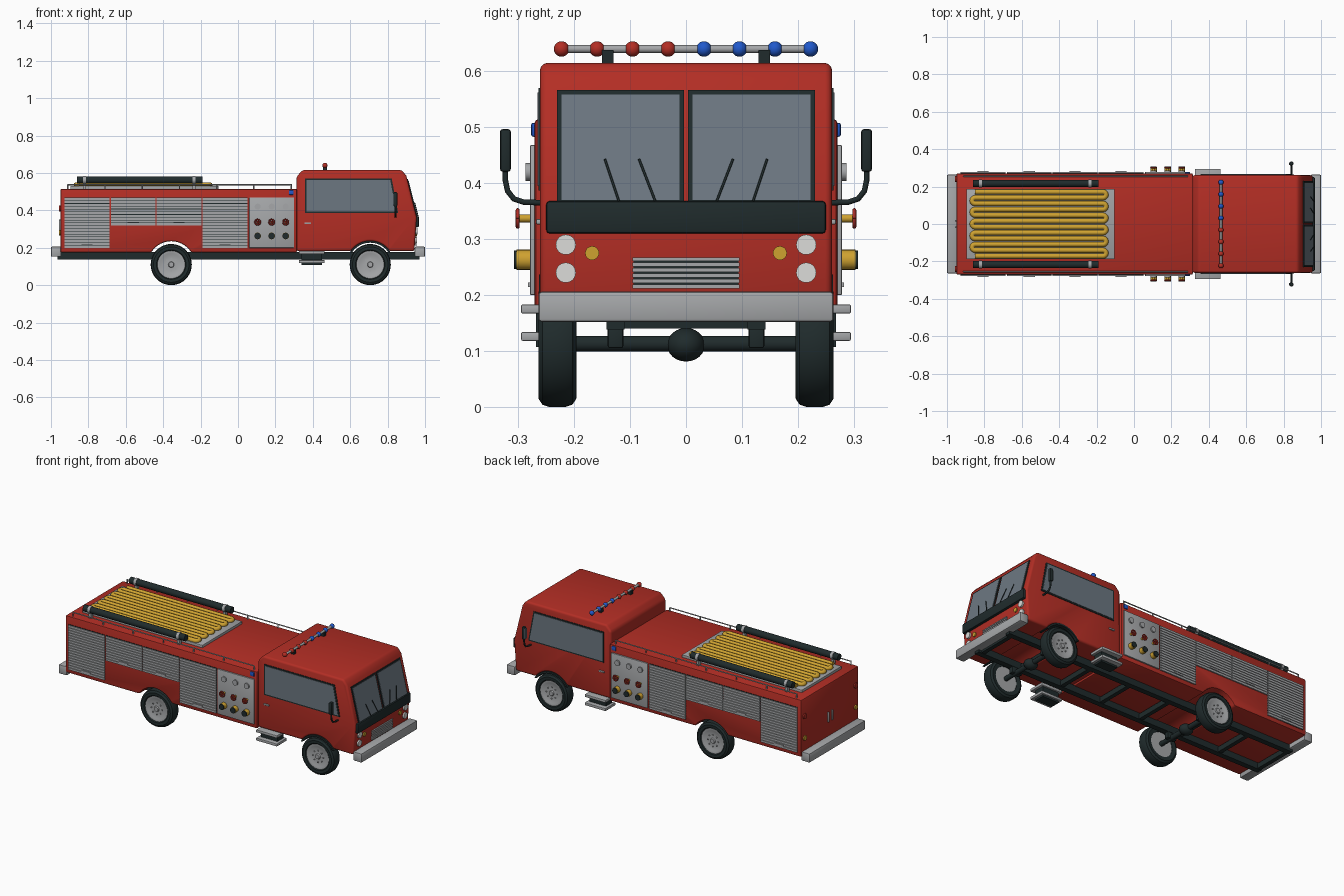
import bpy, bmesh, math
from mathutils import Vector, Matrix

if "Cube" in bpy.data.objects:
    bpy.data.objects.remove(bpy.data.objects["Cube"])

def mat(name, c):
    m = bpy.data.materials.new(name)
    m.diffuse_color = (*c, 1)
    m.use_nodes = True
    m.node_tree.nodes["Principled BSDF"].inputs["Base Color"].default_value = m.diffuse_color
    return m

RED = mat("fire red", (0.45, 0.027, 0.018))
GRAY = mat("metal gray", (0.38, 0.39, 0.40))
DARK = mat("rubber black", (0.014, 0.024, 0.025))
GLASS = mat("window glass", (0.15, 0.185, 0.22))
YEL = mat("brass yellow", (0.62, 0.36, 0.03))
BLUE = mat("signal blue", (0.015, 0.1, 0.6))
WHITE = mat("lamp white", (0.72, 0.72, 0.70))

def finish(name, bm, m, bevel=0, seg=2):
    bmesh.ops.recalc_face_normals(bm, faces=bm.faces)
    if bevel:
        es = [e for e in bm.edges if len(e.link_faces) == 2 and e.calc_face_angle(0) > 0.6]
        bmesh.ops.bevel(bm, geom=es, offset=bevel, segments=seg, profile=0.5, affect='EDGES')
    me = bpy.data.meshes.new(name)
    bm.to_mesh(me)
    bm.free()
    me.materials.append(m)
    o = bpy.data.objects.new(name, me)
    bpy.context.collection.objects.link(o)
    bpy.ops.object.select_all(action='DESELECT')
    o.select_set(True)
    bpy.context.view_layer.objects.active = o
    bpy.ops.object.shade_smooth_by_angle(angle=math.radians(32))
    return o

def add_box(bm, x, y, z):
    c = Vector(((x[0]+x[1])/2, (y[0]+y[1])/2, (z[0]+z[1])/2))
    s = (abs(x[1]-x[0]), abs(y[1]-y[0]), abs(z[1]-z[0]), 1)
    bmesh.ops.create_cube(bm, size=1, matrix=Matrix.Translation(c) @ Matrix.Diagonal(s))

def box(name, x, y, z, m, bevel=0):
    bm = bmesh.new()
    add_box(bm, x, y, z)
    return finish(name, bm, m, bevel)

def prism(name, pts, vec, m, bevel=0, seg=2):
    bm = bmesh.new()
    f = bm.faces.new([bm.verts.new(p) for p in pts])
    r = bmesh.ops.extrude_face_region(bm, geom=[f])
    bmesh.ops.translate(bm, vec=vec, verts=[v for v in r["geom"] if isinstance(v, bmesh.types.BMVert)])
    return finish(name, bm, m, bevel, seg)

def cyl(name, a, b, r, m, n=20):
    a, b = Vector(a), Vector(b)
    d = b - a
    bm = bmesh.new()
    mx = Matrix.Translation((a+b)/2) @ d.to_track_quat('Z', 'Y').to_matrix().to_4x4()
    bmesh.ops.create_cone(bm, cap_ends=True, segments=n, radius1=r, radius2=r, depth=d.length, matrix=mx)
    return finish(name, bm, m)

def ball(name, c, r, m):
    bm = bmesh.new()
    mx = Matrix.Translation(c) @ Matrix.Diagonal((*r, 1))
    bmesh.ops.create_uvsphere(bm, u_segments=20, v_segments=12, radius=1, matrix=mx)
    return finish(name, bm, m)

def tube(name, pts, r, m):
    cu = bpy.data.curves.new(name, 'CURVE')
    cu.dimensions = '3D'
    cu.bevel_depth, cu.bevel_resolution, cu.use_fill_caps = r, 2, True
    sp = cu.splines.new('POLY')
    sp.points.add(len(pts) - 1)
    for p, q in zip(sp.points, pts):
        p.co = (*q, 1)
    cu.materials.append(m)
    o = bpy.data.objects.new(name, cu)
    bpy.context.collection.objects.link(o)
    bpy.ops.object.select_all(action='DESELECT')
    o.select_set(True)
    bpy.context.view_layer.objects.active = o
    bpy.ops.object.convert(target='MESH')
    bpy.ops.object.shade_smooth_by_angle(angle=math.radians(50))

def lathe(name, cx, cz, s, prof, m, n=40):
    bm = bmesh.new()
    rings = [[bm.verts.new((cx + r*math.cos(2*math.pi*i/n), s*y, cz + r*math.sin(2*math.pi*i/n)))
              for r, y in prof] for i in range(n)]
    k = len(prof)
    for i in range(n):
        for j in range(k):
            if prof[j][0] or prof[(j+1) % k][0]:
                A, B = rings[i], rings[(i+1) % n]
                bm.faces.new((A[j], A[(j+1) % k], B[(j+1) % k], B[j]))
    bmesh.ops.remove_doubles(bm, verts=bm.verts, dist=1e-5)
    return finish(name, bm, m)

def arch(cx, r, z0, cz=0.11, n=18):
    a0 = math.asin((z0 - cz) / r)
    return [(cx + r*math.cos(a0 + (math.pi-2*a0)*i/n), cz + r*math.sin(a0 + (math.pi-2*a0)*i/n))
            for i in range(n + 1)]

def side_profile(name, pts, hw, bevel, seg):
    prism(name, [(x, -hw, z) for x, z in pts], (0, 2*hw, 0), RED, bevel, seg)

REAR, FRONT = -0.357, 0.707
# rear body and cab shells with wheel arches
side_profile("rear_body", [(-0.95, 0.515), (-0.95, 0.175), *arch(REAR, 0.125, 0.175)[::-1],
                           (0.315, 0.175), (0.315, 0.515)], 0.271, 0.008, 2)
side_profile("cab", [(0.313, 0.58), (0.313, 0.182), *arch(FRONT, 0.125, 0.182)[::-1], (0.943, 0.182),
                     (0.955, 0.364), (0.9, 0.585), (0.875, 0.615), (0.345, 0.615)], 0.261, 0.012, 3)

def fx(z):  # x of the cab front at height z
    return 0.955 - (z - 0.364)*0.249 if z > 0.364 else 0.955 - (0.364 - z)*0.066

# windshield panes, lower band, wipers, lights
for s, side in ((-1, "right"), (1, "left")):
    for nm, t, off, m in (("frame", 0, 0.004, DARK), ("glass", 0.008, 0.006, GLASS)):
        ys, zs = (0.004+t, 0.231-t), (0.366+t*0.5, 0.567-t)
        pts = [(fx(z)-0.002, s*y, z) for y, z in ((ys[0], zs[0]), (ys[1], zs[0]), (ys[1], zs[1]), (ys[0], zs[1]))]
        prism(f"windshield_{nm}_{side}", pts, (off+0.002, 0, 0), m)
        w = [(0.358+t, 0.387+t), (0.856-t*1.2, 0.387+t), (0.822-t, 0.57-t), (0.358+t, 0.57-t)]
        prism(f"side_window_{nm}_{side}", [(x, s*0.258, z) for x, z in w], (0, s*(0.002+off), 0), m)
    for k, (y1, y2) in enumerate(((0.145, 0.12), (0.084, 0.055))):
        tube(f"wiper_{side}_{k}", [(fx(0.443)+0.009, s*y1, 0.443), (fx(0.368)+0.009, s*y2, 0.368)], 0.0022, DARK)
    for z in (0.24, 0.29):
        cyl(f"headlight_{side}", (0.93, s*0.215, z), (fx(z)+0.009, s*0.215, z), 0.018, WHITE, 24)
    cyl(f"turn_signal_{side}", (0.93, s*0.168, 0.275), (fx(0.275)+0.007, s*0.168, 0.275), 0.0125, YEL)
    # mirror on bent arm
    tube(f"mirror_arm_{side}", [(0.842, s*0.255, 0.365), (0.842, s*0.29, 0.366), (0.842, s*0.308, 0.372),
         (0.842, s*0.319, 0.386), (0.842, s*0.323, 0.405), (0.842, s*0.323, 0.43)], 0.005, DARK)
    box(f"mirror_{side}", (0.832, 0.852), (s*0.313, s*0.333), (0.42, 0.497), DARK, 0.006)
    box(f"mirror_face_{side}", (0.829, 0.833), (s*0.316, s*0.33), (0.428, 0.489), GLASS)
    box(f"door_handle_{side}", (0.355, 0.39), (s*0.258, s*0.268), (0.326, 0.336), GRAY, 0.003)
    # cab steps
    for z in (0.167, 0.118):
        box(f"cab_step_{side}", (0.325, 0.463), (s*0.2, s*0.295), (z, z+0.016), GRAY, 0.003)
    box(f"step_bracket_{side}", (0.34, 0.448), (s*0.21, s*0.268), (0.107, 0.18), DARK)
    # dark liner in front wheel arch
    o, i = arch(FRONT, 0.127, 0.175), arch(FRONT, 0.117, 0.175)
    prism(f"front_arch_liner_{side}", [(x, s*0.2, z) for x, z in o + i[::-1]], (0, s*0.063, 0), DARK)
box("windshield_sill", (0.93, 0.967), (-0.25, 0.25), (0.31, 0.368), DARK, 0.006)
bm = bmesh.new()
for k in range(6):
    add_box(bm, (0.93, 0.956), (-0.096, 0.096), (0.212+k*0.0098, 0.2185+k*0.0098))
finish("grille_slats", bm, GRAY)
box("grille_back", (0.93, 0.949), (-0.094, 0.094), (0.212, 0.266), DARK)
box("front_bumper", (0.945, 1.0), (-0.264, 0.264), (0.152, 0.206), GRAY, 0.006)
box("rear_bumper", (-1.0, -0.945), (-0.264, 0.264), (0.152, 0.206), GRAY, 0.006)

# wheels
TIRE = [(0.072, 0.2), (0.095, 0.196), (0.106, 0.203), (0.11, 0.215), (0.11, 0.245), (0.106, 0.257),
        (0.095, 0.264), (0.079, 0.263), (0.072, 0.256)]
HUB = [(0, 0.263), (0.013, 0.263), (0.016, 0.256), (0.05, 0.253), (0.06, 0.258), (0.074, 0.259), (0.074, 0.203), (0, 0.203)]
for cx, nm in ((REAR, "rear"), (FRONT, "front")):
    for s, side in ((-1, "right"), (1, "left")):
        lathe(f"{nm}_tire_{side}", cx, 0.11, s, TIRE, DARK)
        lathe(f"{nm}_hub_{side}", cx, 0.11, s, HUB, GRAY)
        for k in range(8):
            a = k*math.pi/4
            x, z = cx + 0.034*math.cos(a), 0.11 + 0.034*math.sin(a)
            cyl(f"{nm}_wheel_nut_{side}", (x, s*0.25, z), (x, s*0.26, z), 0.004, GRAY, 6)
        box(f"{nm}_spring_hanger_{side}", (cx-0.03, cx+0.03), (s*0.112, s*0.14), (0.105, 0.15), DARK, 0.004)
    cyl(f"{nm}_axle", (cx, -0.21, 0.113), (cx, 0.21, 0.113), 0.014, DARK)
    ball(f"{nm}_differential", (cx, 0, 0.111), (0.04, 0.034, 0.03), DARK)

# ladder chassis
for s in (-1, 1):
    box("chassis_rail", (-0.965, 0.97), (s*0.11, s*0.142), (0.138, 0.178), DARK)
for k in range(8):
    x = -0.95 + k*0.27
    box("chassis_crossbar", (x-0.012, x+0.012), (-0.12, 0.12), (0.14, 0.17), DARK)

# roller shutters and pump panels on both sides
SHUT = [(-0.927, -0.687, 0.2), (-0.68, -0.44, 0.32), (-0.435, -0.195, 0.32), (-0.19, 0.05, 0.2)]
for s, side in ((-1, "right"), (1, "left")):
    for x0, x1, z0 in SHUT:
        box(f"shutter_back_{side}", (x0, x1), (s*0.265, s*0.2735), (z0, 0.468), DARK)
        n = round((0.468 - z0)/0.0149)
        p = (0.468 - z0)/n
        bm = bmesh.new()
        for k in range(n):
            add_box(bm, (x0, x1), (s*0.268, s*0.2785), (z0+k*p, z0+k*p+p*0.8))
        finish(f"shutter_slats_{side}", bm, GRAY)
        xm = (x0 + x1)/2
        box(f"shutter_handle_{side}", (xm-0.03, xm+0.03), (s*0.275, s*0.283), (z0+0.014, z0+0.022), GRAY)
    box(f"pump_panel_{side}", (0.06, 0.3), (s*0.265, s*0.279), (0.2, 0.468), GRAY, 0.002)
    for x in (0.105, 0.18, 0.255):
        cyl(f"gauge_{side}", (x, s*0.27, 0.42), (x, s*0.287, 0.42), 0.016, GRAY)
        cyl(f"valve_stem_{side}", (x, s*0.27, 0.337), (x, s*0.302, 0.337), 0.007, YEL)
        ring = [(x + 0.015*math.cos(a*math.pi/10), s*0.301, 0.337 + 0.015*math.sin(a*math.pi/10)) for a in range(21)]
        tube(f"valve_wheel_{side}", ring, 0.0035, RED)
        for a in (0, 1, 2):
            d = Vector((math.cos(a*math.pi/3), 0, math.sin(a*math.pi/3)))*0.015
            c = Vector((x, s*0.301, 0.337))
            cyl(f"valve_spoke_{side}", c-d, c+d, 0.0028, RED, 8)
        cyl(f"hose_outlet_{side}", (x, s*0.27, 0.263), (x, s*0.303, 0.263), 0.018, YEL)
        cyl(f"outlet_cap_{side}", (x, s*0.3, 0.263), (x, s*0.308, 0.263), 0.0165, DARK)
    # marker lamps, tail lights, rear handles
    box(f"side_beacon_{side}", (0.272, 0.298), (s*0.262, s*0.277), (0.483, 0.508), BLUE, 0.004)
    cyl(f"tail_light_{side}", (-0.94, s*0.24, 0.41), (-0.957, s*0.24, 0.41), 0.016, RED)
    cyl(f"rear_signal_{side}", (-0.94, s*0.24, 0.28), (-0.957, s*0.24, 0.28), 0.014, YEL)
    box(f"rear_handle_{side}", (-0.958, -0.945), (s*0.014, s*0.022), (0.29, 0.35), GRAY, 0.002)
    # roof rails and suction hoses
    y = s*0.255
    tube(f"roof_rail_{side}", [(-0.91, y, 0.512), (-0.91, y, 0.537), (0.285, y, 0.537), (0.285, y, 0.512)], 0.004, GRAY)
    for k in range(1, 6):
        x = -0.91 + k*0.199
        cyl(f"rail_post_{side}", (x, y, 0.51), (x, y, 0.537), 0.0035, GRAY, 8)
    y = s*0.217
    cyl(f"suction_hose_{side}", (-0.86, y, 0.562), (-0.19, y, 0.562), 0.019, DARK, 24)
    for x in (-0.82, -0.235):
        cyl(f"hose_band_{side}", (x-0.008, y, 0.562), (x+0.008, y, 0.562), 0.0215, GRAY, 24)
        box(f"hose_bracket_{side}", (x-0.008, x+0.008), (y-0.01, y+0.01), (0.512, 0.55), GRAY)

# hose bed with folded hose
box("hose_bed", (-0.896, -0.104), (-0.188, 0.188), (0.51, 0.53), GRAY, 0.002)
N, P = 12, 0.0312
path = []
for k in range(N):
    y = -P*(N-1)/2 + k*P
    right = k % 2 == 0
    xe, sg = (-0.165, 1) if right else (-0.85, -1)
    path.append((-0.85 if right else -0.165, y, 0.536))
    if k < N - 1:
        path += [(xe + sg*P/2*math.sin(a*math.pi/6), y + P/2 - P/2*math.cos(a*math.pi/6), 0.536) for a in range(6)]
    else:
        path.append((xe, y, 0.536))
tube("folded_hose", path, 0.0138, YEL)

# light bar on cab roof
cyl("light_bar", (0.465, -0.225, 0.64), (0.465, 0.225, 0.64), 0.007, GRAY)
for s in (-1, 1):
    box("light_bar_mount", (0.455, 0.475), (s*0.13, s*0.15), (0.61, 0.638), DARK)
    for k in range(4):
        ball("beacon", (0.465, s*(0.032+k*0.0635), 0.64), (0.0138,)*3, RED if s < 0 else BLUE)
